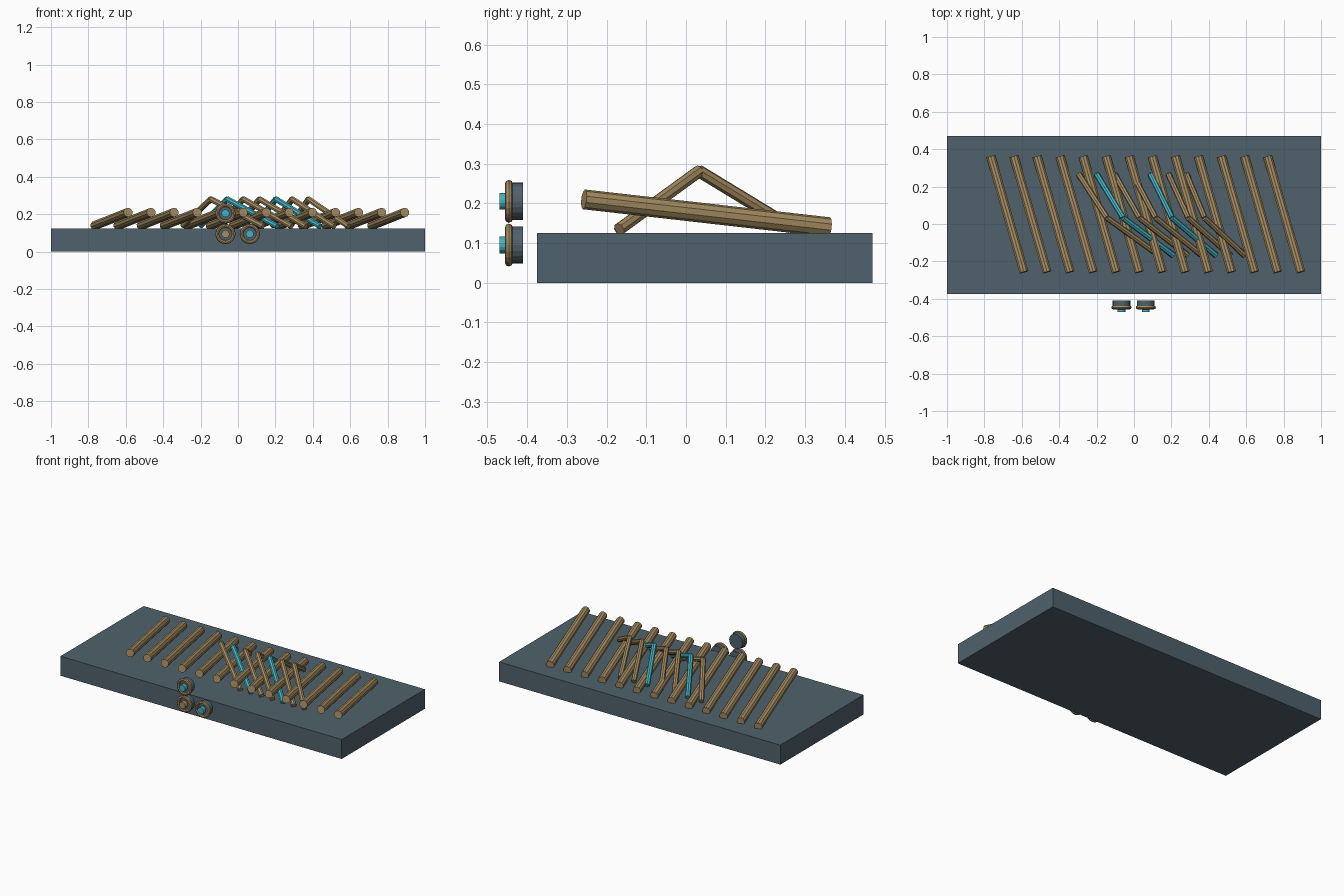
import bpy
import math
from mathutils import Vector

cube = bpy.data.objects.get("Cube")
if cube:
    bpy.data.objects.remove(cube, do_unlink=True)


def make_material(name, rgb):
    mat = bpy.data.materials.new(name)
    mat.use_nodes = True
    color = (*rgb, 1)
    mat.diffuse_color = color
    mat.node_tree.nodes["Principled BSDF"].inputs["Base Color"].default_value = color
    return mat


slate = make_material("slate", (0.08, 0.12, 0.15))
wood = make_material("tan wood", (0.38, 0.265, 0.12))
cyan = make_material("cyan", (0.055, 0.45, 0.54))


def rod(name, start, end, radius, mat, sides):
    """Flat-shaded cylinder between two points."""
    start, end = Vector(start), Vector(end)
    axis = end - start
    bpy.ops.mesh.primitive_cylinder_add(
        vertices=sides, radius=radius, depth=axis.length,
        location=(start + end) / 2,
        rotation=axis.to_track_quat('Z', 'Y').to_euler())
    obj = bpy.context.object
    obj.name = name
    obj.data.materials.append(mat)
    return obj


# Base slab
bpy.ops.mesh.primitive_cube_add(size=1, location=(0, 0.0475, 0.0625))
base = bpy.context.object
base.name = "base_slab"
base.scale = (2, 0.845, 0.125)
bpy.ops.object.transform_apply(location=False, rotation=False)
base.data.materials.append(slate)

# Row of slanted logs, raised at the front
for i in range(13):
    x = 0.1233 * i
    rod(f"log_{i + 1}", (x - 0.765, 0.36, 0.14), (x - 0.588, -0.257, 0.21),
        0.025, wood, 10)

# Bent sticks, fanning slightly; two of them are cyan
for i in range(7):
    mat = cyan if i in (1, 4) else wood
    back = (-0.295 + 0.096 * i, 0.265, 0.14)
    peak = (-0.145 + 0.087 * i, 0.033, 0.281)
    front = (0.135 + 0.076 * i, -0.168, 0.135)
    rod(f"stick_back_{i + 1}", back, peak, 0.016, mat, 8)
    rod(f"stick_front_{i + 1}", peak, front, 0.016, mat, 8)

# Round knobs in front of the slab: body, rim and button
knobs = [(-0.067, 0.205, cyan), (-0.067, 0.095, wood), (0.063, 0.095, cyan)]
for i, (x, z, button_mat) in enumerate(knobs, 1):
    rod(f"knob_body_{i}", (x, -0.41, z), (x, -0.447, z), 0.047, slate, 20)
    bpy.ops.mesh.primitive_torus_add(
        location=(x, -0.446, z), rotation=(math.pi / 2, 0, 0),
        major_radius=0.044, minor_radius=0.01,
        major_segments=20, minor_segments=8)
    rim = bpy.context.object
    rim.name = f"knob_rim_{i}"
    rim.data.materials.append(wood)
    rod(f"knob_button_{i}", (x, -0.445, z), (x, -0.47, z), 0.021, button_mat, 14)
